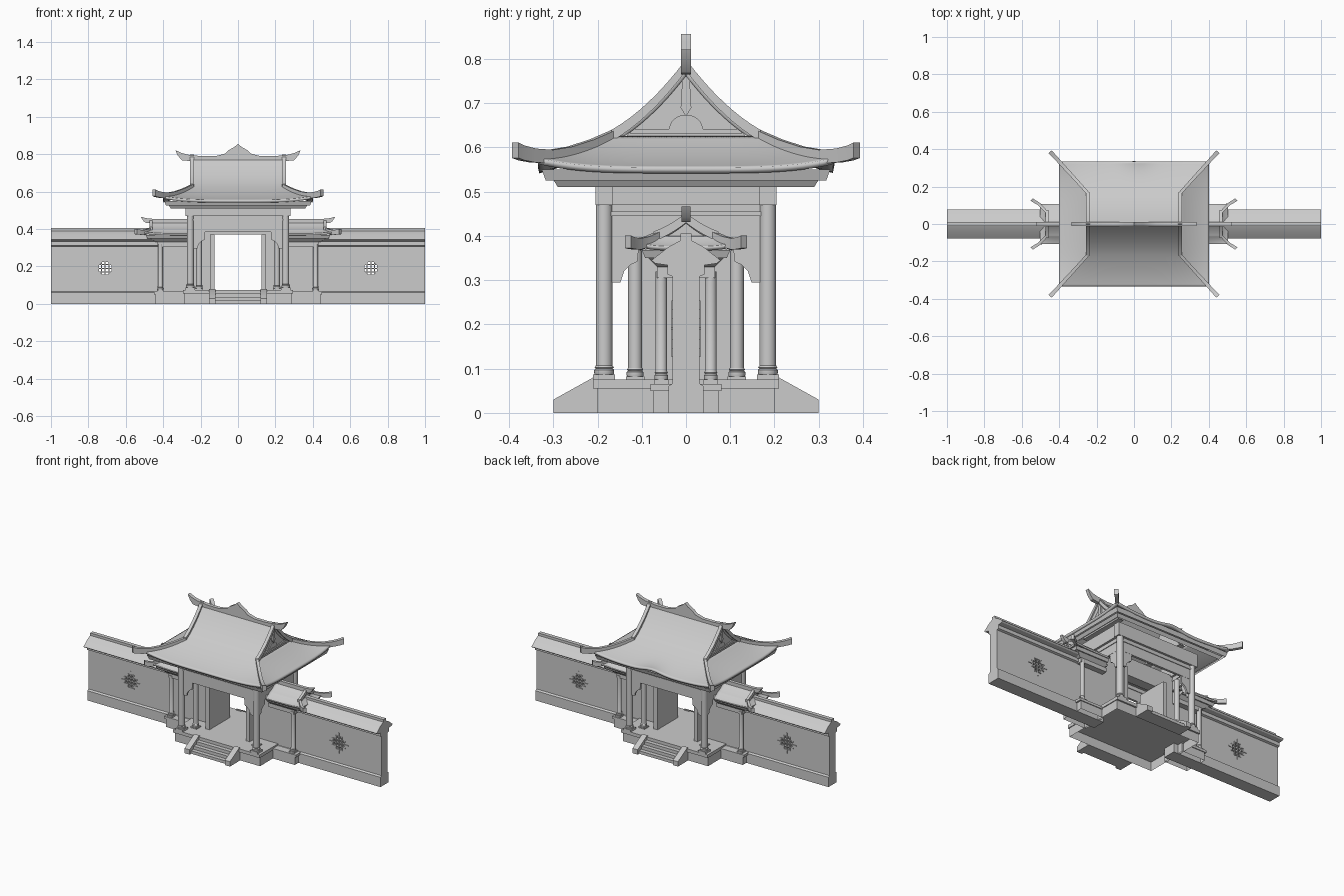
import bpy, bmesh, math
from mathutils import Vector, Matrix

if "Cube" in bpy.data.objects:
    bpy.data.objects.remove(bpy.data.objects["Cube"])

stone = bpy.data.materials.new("pale_grey")
stone.use_nodes = True
GREY = (0.6, 0.6, 0.6, 1)
stone.diffuse_color = GREY
stone.node_tree.nodes["Principled BSDF"].inputs["Base Color"].default_value = GREY
parts = []


def finish(name, bm, mirror="", recalc=True, hollow=False):
    if recalc:
        bmesh.ops.recalc_face_normals(bm, faces=bm.faces)
    if hollow:
        flat = [f for f in bm.faces if abs(f.normal.z) > 0.9]
        bmesh.ops.delete(bm, geom=flat, context="FACES")
    mesh = bpy.data.meshes.new(name)
    bm.to_mesh(mesh)
    bm.free()
    mesh.materials.append(stone)
    ob = bpy.data.objects.new(name, mesh)
    bpy.context.collection.objects.link(ob)
    if mirror:
        m = ob.modifiers.new("mirror", "MIRROR")
        m.use_axis = ["X" in mirror, "Y" in mirror, False]
    parts.append(ob)
    return ob


def box(name, x, y, z, mirror="", hollow=False):
    bm = bmesh.new()
    lo, hi = Vector((x[0], y[0], z[0])), Vector((x[1], y[1], z[1]))
    mat = Matrix.Translation((lo + hi) / 2) @ Matrix.Diagonal((hi - lo).to_4d())
    bmesh.ops.create_cube(bm, size=1, matrix=mat)
    return finish(name, bm, mirror, hollow=hollow)


def prism(name, pts, axis, a, b, mirror=""):
    """Extrude a profile along x (points y,z) or along y (points x,z)."""
    bm = bmesh.new()
    place = (lambda p, d: (d, *p)) if axis == "x" else (lambda p, d: (p[0], d, p[1]))
    face = bm.faces.new([bm.verts.new(place(p, a)) for p in pts])
    new = bmesh.ops.extrude_face_region(bm, geom=[face])["geom"]
    shift = Vector((b - a, 0, 0) if axis == "x" else (0, b - a, 0))
    bmesh.ops.translate(bm, vec=shift, verts=[v for v in new if isinstance(v, bmesh.types.BMVert)])
    return finish(name, bm, mirror)


def flare(name, x0, low, high, z0, z1, mirror="X", hollow=False):
    """Block widening upwards from the low to the high half size."""
    bm = bmesh.new()
    for (x, y), z in ((low, z0), (high, z1)):
        left = -x if x0 is None else x0
        for p in ((left, -y), (x, -y), (x, y), (left, y)):
            bm.verts.new((*p, z))
    bmesh.ops.convex_hull(bm, input=bm.verts)
    return finish(name, bm, mirror, hollow=hollow)


def turned(name, x, y, profile, seg=20):
    """Round post, mirrored to all four corners."""
    bm = bmesh.new()
    rings = [[bm.verts.new((x + r * math.cos(k * math.tau / seg), y + r * math.sin(k * math.tau / seg), z))
              for k in range(seg)] for r, z in profile]
    for a, b in zip(rings, rings[1:]):
        for k in range(seg):
            bm.faces.new((a[k], a[k - 1], b[k - 1], b[k]))
    bm.faces.new(rings[0])
    bm.faces.new(rings[-1])
    return finish(name, bm, "XY")


def rib(name, path, width, height, taper=1.0):
    """Rectangular roof rib along a path."""
    bm = bmesh.new()
    path = [Vector(p) for p in path]
    d = path[-1] - path[0]
    side = Vector((-d.y, d.x, 0)).normalized() * width / 2
    rings = []
    for i, p in enumerate(path):
        s = 1 + (taper - 1) * i / (len(path) - 1)
        up, down = Vector((0, 0, height * s)), Vector((0, 0, -0.012 * s))
        rings.append([bm.verts.new(p + o) for o in (side * s + down, side * s + up, up - side * s, down - side * s)])
    for a, b in zip(rings, rings[1:]):
        for k in range(4):
            bm.faces.new((a[k], a[k - 1], b[k - 1], b[k]))
    bm.faces.new(rings[0])
    bm.faces.new(rings[-1])
    return finish(name, bm, "XY")


def sag(s):
    return s * (0.6 + 0.4 * s)


def roof(name, x0, inner, outer, z_eave, z_mid, z_top, lift, thick, arch=0):
    """Half of a hip-and-gable roof, mirrored; arch raises the middle of the rear eave."""
    bm = bmesh.new()
    (xi, yi), (xo, yo) = inner, outer

    def skirt(u, t, long_side, sy):
        x, y = xo + (xi - xo) * t, yo + (yi - yo) * t
        z = z_eave + (z_mid - z_eave) * sag(t) + lift * u ** 4 * (1 - t) ** 2
        if long_side:
            x = x0 + (x - x0) * u
            if sy > 0:
                z += arch * math.exp(-(x / 0.08) ** 2) * (1 - t) ** 3
        else:
            y *= u
        return x, y * sy, z

    def upper(u, t, sy):
        return x0 + (xi - x0) * u, yi * (1 - t) * sy, z_mid + (z_top - z_mid) * sag(t)

    n = 14
    for sy in (1, -1):
        for f in (lambda u, t: skirt(u, t, True, sy), lambda u, t: skirt(u, t, False, sy),
                  lambda u, t: upper(u, t, sy)):
            g = [[bm.verts.new(f(i / n, j / n)) for j in range(n + 1)] for i in range(n + 1)]
            for i in range(n):
                for j in range(n):
                    q = bm.faces.new((g[i][j], g[i + 1][j], g[i + 1][j + 1], g[i][j + 1]))
                    q.normal_update()
                    if q.normal.z < 0:
                        q.normal_flip()
    bmesh.ops.remove_doubles(bm, verts=bm.verts, dist=1e-4)
    ob = finish(name, bm, "X", recalc=False)
    s = ob.modifiers.new("thickness", "SOLIDIFY")
    s.thickness, s.offset = thick, -1
    return ob


def both(half):
    return half + [(-a, b) for a, b in reversed(half)]


# Platforms, hollow underneath, and stairs
box("main_platform", (-0.29, 0.29), (-0.2, 0.2), (0, 0.055), hollow=True)
box("main_platform_top", (-0.295, 0.295), (-0.21, 0.21), (0.055, 0.075))
box("side_platform", (0.28, 0.44), (-0.075, 0.075), (0, 0.05), "X", hollow=True)
box("side_platform_top", (0.28, 0.45), (-0.08, 0.08), (0.05, 0.065), "X")
prism("stair_cheek", [(0.2, 0), (0.3, 0), (0.3, 0.03), (0.21, 0.08), (0.2, 0.08)], "x", 0.12, 0.155, "XY")
for k in range(3):
    box("stair_step", (-0.12, 0.12), (0.2, 0.235 + 0.025 * k), (0, 0.056 - 0.019 * k), "Y")

# Boundary wall with moulded cap and pierced windows
wall_half = [(0.04, 0), (0.04, 0.06), (0.03, 0.067), (0.03, 0.308), (0.042, 0.313), (0.042, 0.334),
             (0.07, 0.338), (0.078, 0.345), (0.04, 0.375), (0.012, 0.39), (0.012, 0.405)]
wall = prism("boundary_wall", both(wall_half), "x", 0.25, 1.0)
WX, WZ = 0.71, 0.19
octagon = [(WX + 0.037 * math.cos(math.pi * (k + 0.5) / 4), WZ + 0.037 * math.sin(math.pi * (k + 0.5) / 4))
           for k in range(8)]
cutter = prism("window_cutter", octagon, "y", -0.1, 0.1)
cut = wall.modifiers.new("window", "BOOLEAN")
cut.operation, cut.object, cut.solver = "DIFFERENCE", cutter, "EXACT"
bpy.context.view_layer.objects.active = wall
bpy.ops.object.modifier_apply(modifier=cut.name)
parts.remove(cutter)
bpy.data.objects.remove(cutter)
wall.modifiers.new("mirror", "MIRROR")
for off in (-0.04, -0.02, 0, 0.02, 0.04):
    reach, w = 0.064 - abs(off), 0.0025
    box("window_bar_long", (WX - reach, WX + reach), (-0.034, 0.034), (WZ + off - w, WZ + off + w), "X")
    box("window_bar_tall", (WX + off - w, WX + off + w), (-0.033, 0.033), (WZ - reach, WZ + reach), "X")

# Gate walls and opening
box("gate_wall", (0.14, 0.25), (-0.03, 0.03), (0.07, 0.48), "X")
box("gate_lintel", (-0.15, 0.15), (-0.03, 0.03), (0.37, 0.48))
box("door_leaf", (0.125, 0.15), (-0.1, 0.1), (0.07, 0.37), "X")


def column(name, x, y, r, z0, z1):
    box(name + "_plinth", (x - 1.3 * r, x + 1.3 * r), (y - 1.3 * r, y + 1.3 * r), (z0, z0 + 0.012), "XY")
    turned(name, x, y, [(1.1 * r, z0 + 0.01), (1.2 * r, z0 + 0.016), (1.2 * r, z0 + 0.022), (r, z0 + 0.025),
                        (1.15 * r, z0 + 0.028), (r, z0 + 0.032), (r, z1)])


column("main_column", 0.255, 0.185, 0.019, 0.075, 0.55)
column("inner_column", 0.208, 0.115, 0.016, 0.07, 0.4)
column("side_column", 0.415, 0.056, 0.013, 0.063, 0.32)

# Beams, friezes and curved braces
box("top_beam_long", (-0.28, 0.28), (0.165, 0.205), (0.47, 0.55), "Y")
box("top_beam_short", (0.235, 0.275), (-0.2, 0.2), (0.471, 0.549), "X")
box("front_frieze", (-0.24, 0.24), (0.178, 0.192), (0.385, 0.48), "Y")
box("front_rail", (-0.24, 0.24), (0.174, 0.196), (0.445, 0.455), "Y")
box("side_frieze", (0.248, 0.262), (-0.17, 0.17), (0.39, 0.48), "X")
box("side_rail", (0.244, 0.266), (-0.17, 0.17), (0.445, 0.455), "X")
brace = [(0.168, 0.39), (0.168, 0.295), (0.148, 0.295), (0.14, 0.32), (0.125, 0.335), (0.11, 0.342), (0.105, 0.39)]
prism("side_brace", brace, "x", 0.249, 0.261, "XY")
prism("front_brace", [(y + 0.07, z) for y, z in brace], "y", 0.179, 0.191, "XY")

# Main roof with stepped open fascia below the eave
flare("main_fascia_lower", None, (0.36, 0.29), (0.372, 0.302), 0.511, 0.53, "", True)
flare("main_fascia_upper", None, (0.385, 0.317), (0.393, 0.326), 0.525, 0.55, "", True)
roof("main_roof", 0, (0.248, 0.165), (0.402, 0.335), 0.555, 0.626, 0.785, 0.022, 0.014, 0.02)
prism("gable_panel", [(-0.15, 0.61), (0.15, 0.61), (0.085, 0.68), (0, 0.765), (-0.085, 0.68)], "x", 0.2, 0.236, "X")
box("gable_sill", (0.22, 0.244), (-0.125, 0.125), (0.63, 0.642), "X")
arc = [(0.038 * math.cos(k * math.pi / 10), 0.642 + 0.032 * math.sin(k * math.pi / 10)) for k in range(11)]
prism("gable_fan", arc, "x", 0.23, 0.241, "X")
prism("gable_drop", [(0, 0.67), (0.012, 0.69), (0.008, 0.76), (-0.008, 0.76), (-0.012, 0.69)], "x", 0.23, 0.246, "X")
ridge = [(0, 0.765), (0.27, 0.765), (0.3, 0.768), (0.322, 0.793), (0.335, 0.822), (0.3, 0.806), (0.27, 0.798),
         (0.2, 0.79), (0.12, 0.79), (0.07, 0.803), (0.05, 0.822), (0.02, 0.838), (0, 0.856)]
prism("main_ridge", ridge, "y", -0.011, 0.011, "X")
rib("gable_rib", [(0.246, 0.168 * (1 - k / 8), 0.626 + 0.159 * sag(k / 8)) for k in range(9)], 0.02, 0.014)
rib("hip_rib", [(0.242, 0.16, 0.628), (0.29, 0.213, 0.604), (0.335, 0.263, 0.587), (0.375, 0.306, 0.579),
                (0.41, 0.345, 0.581), (0.435, 0.372, 0.587), (0.45, 0.386, 0.593)], 0.016, 0.013, 1.4)

# Side roofs
box("side_beam", (0.25, 0.43), (-0.065, 0.065), (0.305, 0.33), "X")
flare("side_soffit_lower", 0.262, (0.44, 0.065), (0.47, 0.085), 0.33, 0.35)
flare("side_soffit_upper", 0.262, (0.485, 0.092), (0.492, 0.1), 0.35, 0.368)
roof("side_roof", 0.262, (0.468, 0.065), (0.503, 0.108), 0.376, 0.4, 0.442, 0.01, 0.01)
prism("side_gable", [(-0.06, 0.39), (0.06, 0.39), (0, 0.435)], "x", 0.43, 0.462, "X")
prism("side_ridge", [(0.262, 0.432), (0.49, 0.432), (0.505, 0.442), (0.52, 0.466), (0.49, 0.458),
                     (0.46, 0.455), (0.262, 0.455)], "y", -0.01, 0.01, "X")
rib("side_gable_rib", [(0.466, 0.074 * (1 - k / 6), 0.4 + 0.042 * sag(k / 6)) for k in range(7)], 0.016, 0.01)
rib("side_hip_rib", [(0.466, 0.062, 0.4), (0.49, 0.088, 0.388), (0.51, 0.108, 0.383), (0.535, 0.123, 0.385),
                     (0.547, 0.131, 0.388)], 0.014, 0.01, 1.3)

# Smooth curved surfaces, keep hard edges
bpy.ops.object.select_all(action="DESELECT")
for ob in parts:
    ob.select_set(True)
bpy.context.view_layer.objects.active = parts[0]
bpy.ops.object.shade_smooth_by_angle(angle=math.radians(30))
